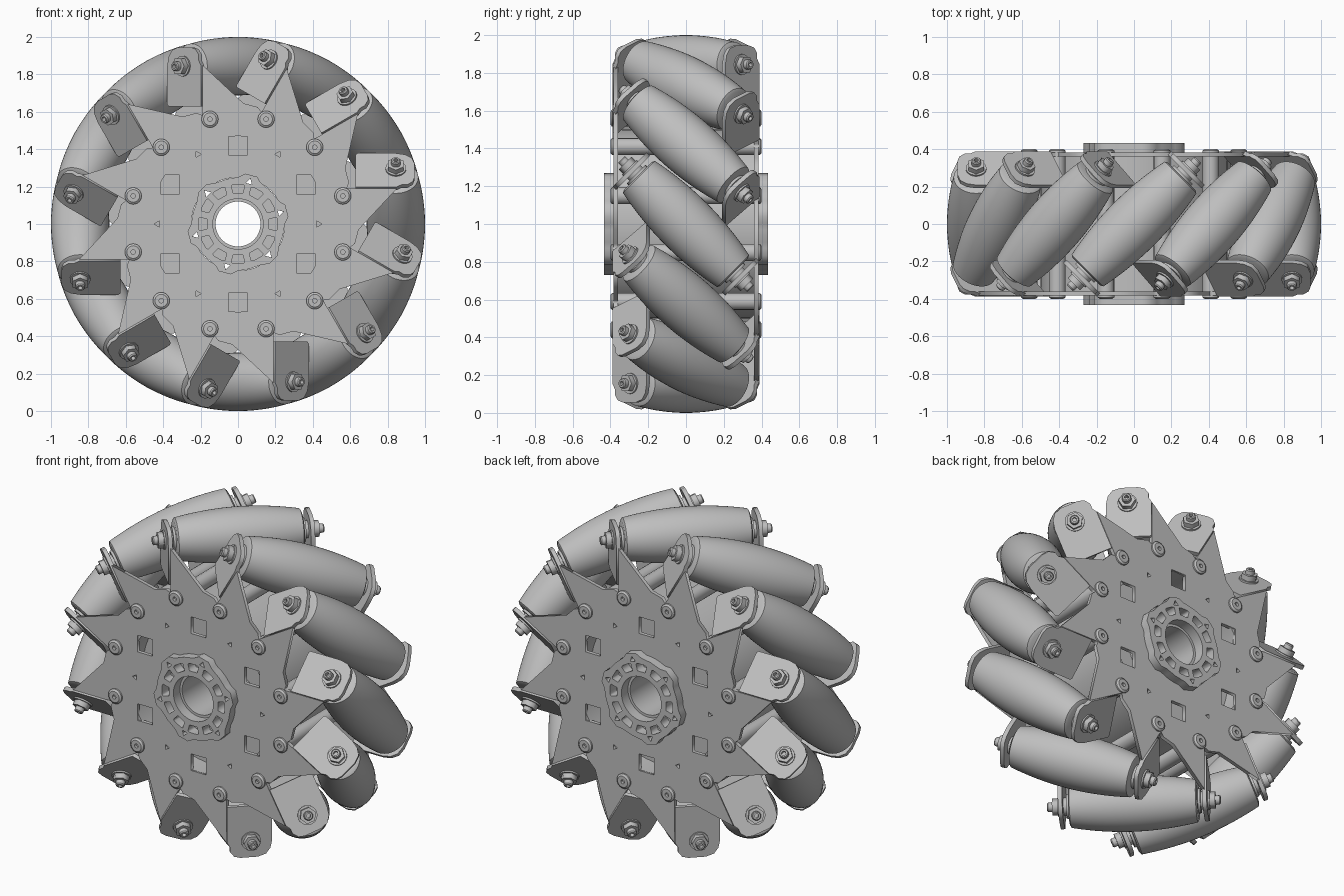
import bpy, bmesh
from math import sin, cos, radians, pi, sqrt
from mathutils import Matrix, Vector

if "Cube" in bpy.data.objects:
    bpy.data.objects.remove(bpy.data.objects["Cube"], do_unlink=True)

COUNT = 12            # rollers round the wheel
STEP = 360 / COUNT
AXLE = 0.844          # distance of each roller axis from the wheel axis
HALF = 0.36           # half length of a roller

grey = bpy.data.materials.new("plain_grey")
grey.use_nodes = True
grey.diffuse_color = (0.52, 0.52, 0.52, 1)
grey.node_tree.nodes["Principled BSDF"].inputs["Base Color"].default_value = (0.52, 0.52, 0.52, 1)


def rot(deg, axis):
    return Matrix.Rotation(radians(deg), 4, axis)


def move(x, y, z):
    return Matrix.Translation((x, y, z))


# Wheel frame: local z is the wheel axis and points to the front
FRONT = move(0, 0, 1) @ rot(90, 'X')
BACK = FRONT @ rot(180, 'X')
SIDES = (("front", FRONT), ("back", BACK))


def place(name, mesh, matrix):
    ob = bpy.data.objects.new(name, mesh)
    ob.matrix_world = matrix
    bpy.context.collection.objects.link(ob)
    return ob


def lathe(name, profile, sides=24):
    """Turn (radius, height) points about z."""
    bm = bmesh.new()
    vs = [bm.verts.new((r, 0, z)) for r, z in profile]
    es = [bm.edges.new(p) for p in zip(vs, vs[1:])]
    bmesh.ops.spin(bm, geom=vs + es, cent=(0, 0, 0), axis=(0, 0, 1),
                   angle=2 * pi, steps=sides, use_merge=False)
    bmesh.ops.remove_doubles(bm, verts=bm.verts, dist=0.0001)
    bmesh.ops.recalc_face_normals(bm, faces=bm.faces)
    mesh = bpy.data.meshes.new(name)
    bm.to_mesh(mesh)
    bm.free()
    for p in mesh.polygons:
        p.use_smooth = True
    mesh.set_sharp_from_angle(angle=radians(32))
    mesh.materials.append(grey)
    return mesh


def sheet(name, loops, low, high):
    """Extrude flat outlines between two heights; inner loops become holes."""
    curve = bpy.data.curves.new(name, 'CURVE')
    curve.dimensions = '2D'
    curve.fill_mode = 'BOTH'
    curve.extrude = (high - low) / 2
    for loop in loops:
        s = curve.splines.new('POLY')
        s.points.add(len(loop) - 1)
        for p, (x, y) in zip(s.points, loop):
            p.co = (x, y, 0, 1)
        s.use_cyclic_u = True
    ob = place(name, curve, Matrix())
    bpy.context.view_layer.update()
    deps = bpy.context.evaluated_depsgraph_get()
    mesh = bpy.data.meshes.new_from_object(ob.evaluated_get(deps))
    bpy.data.objects.remove(ob, do_unlink=True)
    mesh.transform(move(0, 0, (low + high) / 2))
    mesh.materials.clear()
    mesh.materials.append(grey)
    return mesh


def polar(r, deg):
    return (r * cos(radians(deg)), r * sin(radians(deg)))


def ngon(r, n, centre=(0, 0), turn=0):
    pts = [polar(r, turn + 360 * i / n) for i in range(n)]
    return [(centre[0] + x, centre[1] + y) for x, y in pts]


def turned(points, deg):
    m = Matrix.Rotation(radians(deg), 2)
    return [tuple(m @ Vector(p)) for p in points]


# Side plates: saw-tooth star with square and triangular holes
tooth = [(-0.19, 0.60), (-0.19, 0.85), (0.03, 0.645), (0.105, 0.625), (0.125, 0.60)]
star = [p for k in range(COUNT) for p in turned(tooth, -STEP * k)]
holes = [ngon(0.25, 48)]
for k in range(6):
    holes.append(ngon(0.072, 4, polar(0.42, 30 + 60 * k), 45))
    holes.append(ngon(0.018, 3, polar(0.43, 60 * k), 60 * k))
plate = sheet("side_plate", [star] + holes, 0.36, 0.383)

# Bent tabs that hold the roller bolts, square to each roller axis
tab_outline = [(0.134, -0.215), (0.134, 0.005), (0.118, 0.03), (0.118, 0.06),
               (0.095, 0.09), (0.06, 0.10), (-0.04, 0.10), (-0.085, 0.085),
               (-0.11, 0.05), (-0.12, 0.0), (-0.12, -0.205), (-0.11, -0.215)]
tab = sheet("bolt_tab", [tab_outline], 0.391, 0.415)

# Fasteners
rivet = lathe("rivet", [(0, 0.37), (0.012, 0.37), (0.012, 0.40), (0.034, 0.40),
                        (0.045, 0.392), (0.045, 0.38)])
washer = lathe("washer", [(0, 0.41), (0.055, 0.41), (0.055, 0.424), (0, 0.424)])
nut = sheet("hex_nut", [ngon(0.047, 6)], 0.42, 0.455)
bolt_end = lathe("bolt_end", [(0, 0.3), (0.026, 0.3), (0.026, 0.478), (0.021, 0.484),
                              (0.012, 0.484), (0.012, 0.46), (0, 0.46)], 16)
collar = lathe("collar", [(0, 0.35), (0.07, 0.35), (0.07, 0.374), (0.05, 0.374),
                          (0.05, 0.395), (0, 0.395)])

# Barrel roller, its curve following the wheel's outer circle
barrel = [(0, -HALF), (0.104, -HALF)]
for i in range(-12, 13):
    s = (HALF - 0.008) * i / 12
    barrel.append((1 - sqrt(AXLE ** 2 + s * s / 2), s))
barrel += [(0.104, HALF), (0, HALF)]
roller = lathe("roller", barrel, 48)

# Spacer posts between the plates
post = lathe("spacer_post", [(0, -0.37), (0.045, -0.37), (0.045, 0.37), (0, 0.37)], 16)

for k in range(COUNT):
    radial = rot(STEP * k, 'Z') @ move(0, AXLE, 0) @ rot(-45, 'Y')
    around = rot(STEP * (k + 0.5), 'Z') @ move(0.58, 0, 0)
    place(f"roller_{k + 1}", roller, FRONT @ radial)
    place(f"spacer_post_{k + 1}", post, FRONT @ around)
    for side, frame in SIDES:
        for part, mesh in (("bolt_tab", tab), ("washer", washer), ("hex_nut", nut),
                           ("bolt_end", bolt_end), ("collar", collar)):
            place(f"{side}_{part}_{k + 1}", mesh, frame @ radial)
        place(f"{side}_rivet_{k + 1}", rivet, frame @ around)

for side, frame in SIDES:
    place(f"{side}_plate", plate, frame)

# Inner drum joining the plates, recessed behind the square holes
drum = lathe("drum", [(0.25, -0.25), (0.47, -0.25), (0.47, -0.375), (0.5, -0.375),
                      (0.5, 0.375), (0.47, 0.375), (0.47, 0.25), (0.25, 0.25),
                      (0.25, -0.25)], 64)
place("drum", drum, FRONT)

# Lobed hub: solid core with open-window flanges
lobe = ((-30, 0.248), (-22, 0.247), (-14, 0.252), (-7, 0.272),
        (7, 0.272), (14, 0.252), (22, 0.247))
outline = [polar(r, 75 + 60 * k + a) for k in range(6) for a, r in lobe]
eyelets = [ngon(0.02, 3, polar(0.233, 75 + 60 * k), 75 + 60 * k) for k in range(6)]
windows = []
for k in range(12):
    a = 30 * k
    windows.append([polar(0.168, a - 9), polar(0.208, a - 10), polar(0.213, a - 7),
                    polar(0.213, a + 7), polar(0.208, a + 10), polar(0.168, a + 9)])
core = sheet("hub_core", [outline, ngon(0.12, 48)] + eyelets, -0.37, 0.37)
place("hub_core", core, FRONT)
for side, low, high in (("front", 0.37, 0.433), ("back", -0.433, -0.37)):
    flange = sheet("hub_flange", [outline, ngon(0.135, 48)] + eyelets + windows, low, high)
    place(f"{side}_hub_flange", flange, FRONT)
